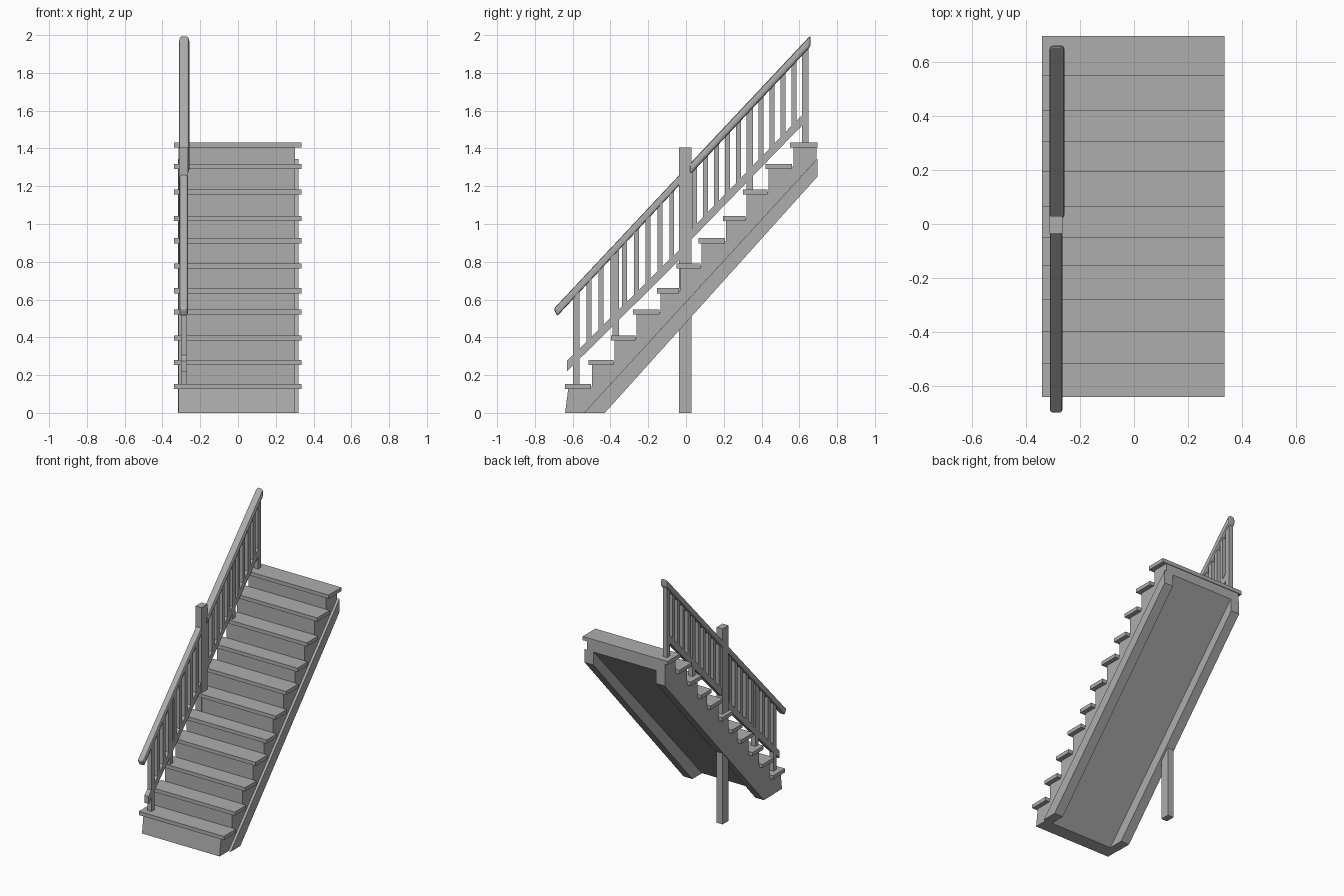
import bpy
import bmesh

if "Cube" in bpy.data.objects:
    bpy.data.objects.remove(bpy.data.objects["Cube"], do_unlink=True)

grey = bpy.data.materials.new("plain_grey")
grey.use_nodes = True
colour = (0.42, 0.42, 0.42, 1)
grey.diffuse_color = colour
grey.node_tree.nodes["Principled BSDF"].inputs["Base Color"].default_value = colour


def prism(name, profile, x0, x1, bevel=0):
    """Extrude a (y, z) side profile from x0 to x1."""
    bm = bmesh.new()
    face = bm.faces.new([bm.verts.new((x0, y, z)) for y, z in profile])
    out = bmesh.ops.extrude_face_region(bm, geom=[face])
    moved = [v for v in out["geom"] if isinstance(v, bmesh.types.BMVert)]
    bmesh.ops.translate(bm, verts=moved, vec=(x1 - x0, 0, 0))
    bmesh.ops.recalc_face_normals(bm, faces=bm.faces)
    mesh = bpy.data.meshes.new(name)
    bm.to_mesh(mesh)
    bm.free()
    mesh.materials.append(grey)
    obj = bpy.data.objects.new(name, mesh)
    bpy.context.collection.objects.link(obj)
    if bevel:
        mod = obj.modifiers.new("rounding", "BEVEL")
        mod.width = bevel
        mod.segments = 2
    return obj


def box(name, x0, x1, y0, y1, z0, z1):
    return prism(name, [(y0, z0), (y1, z0), (y1, z1), (y0, z1)], x0, x1)


# Treads: front edge and top height of each step
noses = [-0.64, -0.515, -0.397, -0.28, -0.153, -0.05, 0.065, 0.195, 0.303, 0.42, 0.55]
tops = [0.153, 0.28, 0.41, 0.548, 0.66, 0.792, 0.925, 1.043, 1.183, 1.318, 1.432]
BACK = 0.695
for i, (nose, top) in enumerate(zip(noses, tops)):
    end = noses[i + 1] + 0.012 if i < len(noses) - 1 else BACK
    box(f"tread_{i + 1}", -0.34, 0.335, nose, end, top - 0.027, top)

# Stepped body of risers with the sloping soffit underneath
profile = [(-0.54, 0), (-0.64, 0)]
for i, (nose, top) in enumerate(zip(noses, tops)):
    riser = nose + 0.018
    if i:
        profile.append((riser, tops[i - 1] - 0.014))
    profile.append((riser, top - 0.014))
profile += [(BACK - 0.005, tops[-1] - 0.014), (BACK - 0.005, 1.34)]
prism("stepped_body", profile, -0.315, 0.302)

# Sloping side boards below the steps
board = [(-0.54, 0), (-0.43, 0), (BACK, 1.25), (BACK, 1.345)]
prism("left_side_board", board, 0.25, 0.32)
prism("right_side_board", board, -0.318, -0.25)

# Tall middle post standing on the ground
box("middle_post", -0.312, -0.265, -0.036, 0.03, 0, 1.405)


def rail_top(y):
    return 2.0 + (y - 0.66) * 1.065


def low_rail(y):
    """Underside height of the lower rail, which jumps up at the post."""
    return 0.22 + (y + 0.63) * 0.99 if y < 0 else 0.92 + (y - 0.03) * 1.03


# Handrails and lower rails, one pair on each side of the post
prism("front_handrail", [(-0.682, 0.512), (-0.03, rail_top(-0.03) - 0.055),
                         (-0.03, rail_top(-0.03)), (-0.70, rail_top(-0.70))],
      -0.311, -0.265, 0.01)
prism("back_handrail", [(0.02, rail_top(0.02) - 0.06), (0.66, 1.94),
                        (0.66, 2.0), (0.02, rail_top(0.02))],
      -0.313, -0.257, 0.014)
for name, a, b in (("front_lower_rail", -0.63, -0.03), ("back_lower_rail", 0.025, 0.62)):
    prism(name, [(a, low_rail(a)), (b, low_rail(b)),
                 (b, low_rail(b) + 0.055), (a, low_rail(a) + 0.055)], -0.302, -0.27)


def upright(name, y, width, bottom):
    a, b = y - width / 2, y + width / 2
    prism(name, [(a, bottom), (b, bottom), (b, rail_top(b) - 0.03),
                 (a, rail_top(a) - 0.03)], -0.302, -0.27)


# Balusters between the rails
for side, start, count in (("front", -0.513, 8), ("back", 0.045, 10)):
    for i in range(count):
        y = start + i * (0.0625 if side == "front" else 0.0585)
        upright(f"{side}_baluster_{i + 1}", y, 0.026, low_rail(y) + 0.02)

# Longer uprights that stand on the treads
for i, (y, step) in enumerate(((-0.58, 0), (-0.372, 2), (0.338, 8), (0.632, 10))):
    upright(f"rail_support_{i + 1}", y, 0.034, tops[step] - 0.01)
